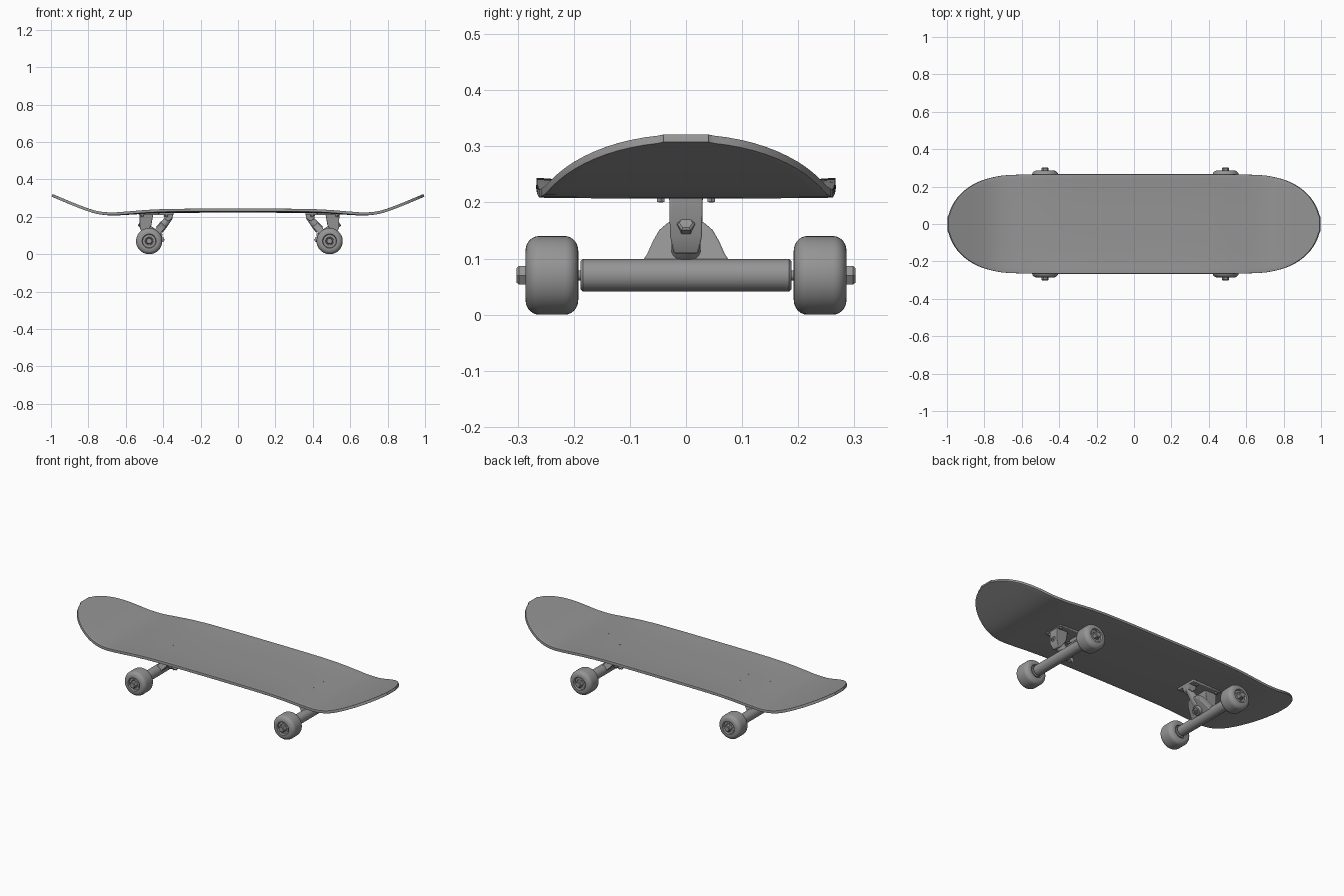
import bpy, bmesh, math
from mathutils import Vector

if "Cube" in bpy.data.objects:
    bpy.data.objects.remove(bpy.data.objects["Cube"])

GREY = bpy.data.materials.new("dark_grey")
GREY.diffuse_color = (.3, .3, .3, 1)
GREY.use_nodes = True
GREY.node_tree.nodes["Principled BSDF"].inputs["Base Color"].default_value = GREY.diffuse_color


def finish(bm, name, smooth=True, bevel=0):
    bmesh.ops.recalc_face_normals(bm, faces=bm.faces)
    me = bpy.data.meshes.new(name)
    bm.to_mesh(me)
    bm.free()
    me.materials.append(GREY)
    ob = bpy.data.objects.new(name, me)
    bpy.context.collection.objects.link(ob)
    if bevel:
        m = ob.modifiers.new("bevel", 'BEVEL')
        m.width, m.segments, m.limit_method = bevel, 3, 'ANGLE'
        m.angle_limit = math.radians(40)
    if smooth:
        bpy.ops.object.select_all(action='DESELECT')
        ob.select_set(True)
        bpy.context.view_layer.objects.active = ob
        bpy.ops.object.shade_smooth_by_angle(angle=math.radians(35))
    return ob


def lathe(name, profile, origin, axis, n=32):
    """Revolve (radius, distance along axis) points round an axis."""
    bm = bmesh.new()
    q = Vector(axis).to_track_quat('Z', 'Y')
    rings = [[bm.verts.new(Vector(origin) + q @ Vector((r * math.cos(a), r * math.sin(a), t)))
              for a in [2 * math.pi * k / n for k in range(n)]] for r, t in profile]
    for a, b in zip(rings, rings[1:]):
        for k in range(n):
            bm.faces.new((a[k], a[(k + 1) % n], b[(k + 1) % n], b[k]))
    bm.faces.new(rings[0])
    bm.faces.new(rings[-1])
    return finish(bm, name)


def prism(name, near, far, bevel=0.004):
    """Solid between two matching outlines."""
    bm = bmesh.new()
    a = [bm.verts.new(p) for p in near]
    b = [bm.verts.new(p) for p in far]
    bm.faces.new(a)
    bm.faces.new(b)
    for k in range(len(a)):
        j = (k + 1) % len(a)
        bm.faces.new((a[k], a[j], b[j], b[k]))
    return finish(bm, name, True, bevel)


# Deck: side profile of the underside (distance from middle, height)
SIDE = [(-.2, .222), (0, .222), (.3, .221), (.48, .217), (.6, .21), (.68, .207),
        (.76, .217), (.85, .247), (1.0, .309), (1.15, .371)]


def deck_z(x):
    x = abs(x)
    i = max(k for k in range(1, len(SIDE) - 2) if SIDE[k][0] <= x + 1e-6 or k == 1)
    (x0, z0), (x1, z1), (x2, z2), (x3, z3) = SIDE[i - 1:i + 3]
    h, t = x2 - x1, (x - x1) / (x2 - x1)
    m1, m2 = (z2 - z0) / (x2 - x0) * h, (z3 - z1) / (x3 - x1) * h
    return ((2*t**3 - 3*t*t + 1) * z1 + (t**3 - 2*t*t + t) * m1
            + (3*t*t - 2*t**3) * z2 + (t**3 - t*t) * m2)


END = .68  # where the rounded ends begin


def deck_w(x):
    x = abs(x)
    w = .267 - .01 * min(1, max(0, (x - .45) / .3)) ** 2
    if x > END:
        w *= math.sqrt(max(.025, 1 - ((x - END) / (.997 - END)) ** 2))
    return w


half = [END * k / 22 for k in range(23)] + [END + (.997 - END) * math.sin(math.pi / 2 * k / 16) for k in range(1, 17)]
xs = [-x for x in half[:0:-1]] + half
NY = 20
bm = bmesh.new()
rows = []
for x in xs:
    rise = .007 * (1 - min(1, max(0, (abs(x) - .4) / .35)))
    rows.append([bm.verts.new((x, v * deck_w(x), deck_z(x) + rise * abs(v) ** 3))
                 for v in [2 * j / NY - 1 for j in range(NY + 1)]])
for a, b in zip(rows, rows[1:]):
    for j in range(NY):
        bm.faces.new((a[j], b[j], b[j + 1], a[j + 1]))
deck = finish(bm, "deck")
up = deck.data.polygons[len(deck.data.polygons) // 2].normal.z > 0
sol = deck.modifiers.new("thickness", 'SOLIDIFY')
sol.thickness, sol.offset = .015, (1 if up else -1)
bev = deck.modifiers.new("round_edge", 'BEVEL')
bev.width, bev.segments, bev.limit_method = .004, 3, 'ANGLE'
bev.angle_limit = math.radians(50)

AXLE_Z = .07
ARC = [math.pi / 14 * k for k in range(8)]
WHEEL = [(.012, .203), (.034, .203), (.037, .192)]
WHEEL += [(.044 + .026 * math.sin(a), .216 - .024 * math.cos(a)) for a in ARC]
WHEEL += [(.044 + .026 * math.cos(a), .262 + .024 * math.sin(a)) for a in ARC]
WHEEL += [(.038, .286), (.035, .275), (.012, .275)]


def truck(tag, cx, s):
    # u runs outward along the board from the axle
    def P(u, y, z):
        return Vector((cx + s * u, y, z))

    # Base plate, kingpin block and pivot housing
    base = [(-.13, -.062), (.056, -.062), (.056, .062), (-.13, .062)]
    prism(tag + "_base_plate", [P(u, y, .209) for u, y in base], [P(u, y, .223) for u, y in base])
    blk = [(.052, .215), (.05, .14), (.034, .108), (.018, .112), (-.012, .155), (-.022, .215)]
    wid = [.03, .03, .022, .022, .03, .03]
    prism(tag + "_kingpin_block", [P(u, -w, z) for (u, z), w in zip(blk, wid)],
          [P(u, w, z) for (u, z), w in zip(blk, wid)])
    cup = [(-.078, .215), (-.082, .192), (-.1, .175), (-.122, .188), (-.13, .215)]
    prism(tag + "_pivot_housing", [P(u, -.028, z) for u, z in cup], [P(u, .028, z) for u, z in cup])

    # Hanger: axle tube, tilted yoke and pivot arm
    c = P(0, 0, AXLE_Z)
    d = Vector((-.66 * s, 0, .75))
    nrm = Vector((.75 * s, 0, .66))
    tube = [(.025, -.188), (.029, -.184), (.029, .184), (.025, .188)]
    lathe(tag + "_hanger_tube", tube, c, (0, 1, 0))
    side = [(.085, 0), (.077, .022), (.07, .036), (.06, .066), (.048, .094), (.032, .112), (.012, .12)]
    out = side + [(-y, t) for y, t in side[::-1]]
    prism(tag + "_hanger_yoke", [c + Vector((0, y, 0)) + d * t - nrm * .018 for y, t in out],
          [c + Vector((0, y, 0)) + d * t + nrm * .018 for y, t in out])
    lathe(tag + "_pivot_arm", [(.024, .08), (.022, .12), (.014, .175)], c, d, 24)

    # Kingpin with bushings, nut and bolt head
    k = P(-.03, 0, .105)
    ax = Vector((.82 * s, 0, .57))
    lathe(tag + "_kingpin", [(.008, -.06), (.008, .09)], k, ax, 16)
    lathe(tag + "_bushings", [(.022, -.036), (.026, -.03), (.026, .04), (.022, .05)], k, ax)
    lathe(tag + "_kingpin_nut", [(.016, -.052), (.016, -.036)], k, ax, 6)
    lathe(tag + "_kingpin_head", [(.016, .08), (.016, .1), (.012, .103)], k, ax, 6)

    # Axle and wheels
    lathe(tag + "_axle", [(.009, -.302), (.009, .302)], c, (0, 1, 0), 16)
    for e in (-1, 1):
        n = tag + ("_left" if e > 0 else "_right")
        lathe(n + "_wheel", WHEEL, c, (0, e, 0), 40)
        lathe(n + "_bearing", [(.03, .195), (.03, .278), (.022, .278), (.02, .275)], c, (0, e, 0))
        lathe(n + "_axle_nut", [(.019, .274), (.019, .298), (.015, .302)], c, (0, e, 0), 6)

    # Mounting bolts, flush with the deck top
    for u in (.038, -.094):
        for y in (-.045, .045):
            top = deck_z(cx + s * u) + .0156
            lathe(tag + "_bolt", [(.004, .2), (.004, top - .004), (.007, top)], P(u, y, 0), (0, 0, 1), 12)
            lathe(tag + "_bolt_nut", [(.008, .201), (.008, .21)], P(u, y, 0), (0, 0, 1), 6)


truck("rear_truck", -.475, -1)
truck("front_truck", .49, 1)
